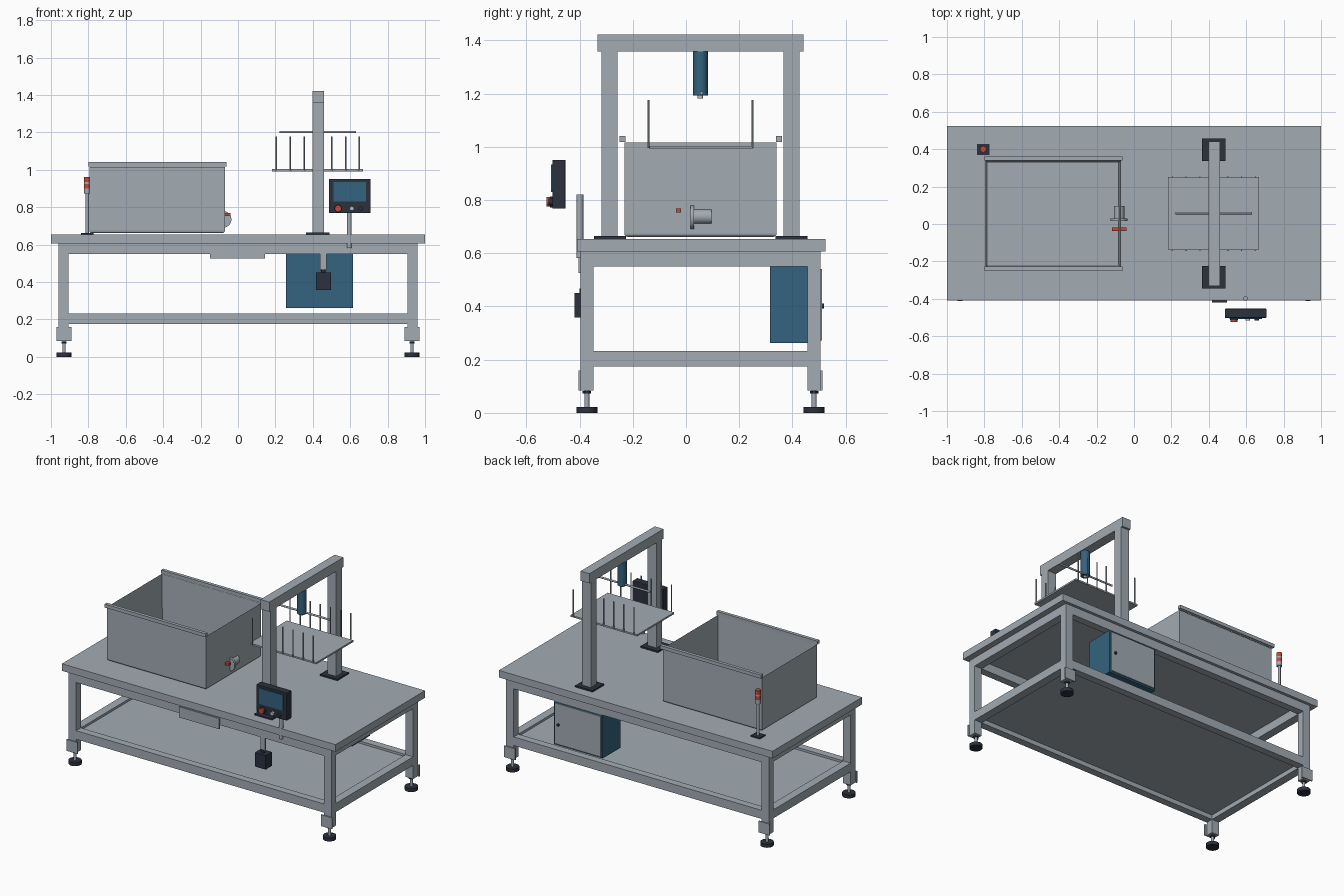
import bpy, bmesh, math
from mathutils import Vector, Matrix

if "Cube" in bpy.data.objects:
    bpy.data.objects.remove(bpy.data.objects["Cube"])


def material(name, rgb):
    m = bpy.data.materials.new(name)
    m.diffuse_color = (*rgb, 1)
    m.use_nodes = True
    m.node_tree.nodes["Principled BSDF"].inputs["Base Color"].default_value = m.diffuse_color
    return m


STEEL = material("steel grey", (0.36, 0.41, 0.45))
PALE = material("pale metal", (0.50, 0.54, 0.57))
DARK = material("dark slate", (0.024, 0.031, 0.046))
BLUE = material("deep blue", (0.034, 0.125, 0.21))
RED = material("signal red", (0.55, 0.065, 0.045))


def finish(name, bm, mat, smooth=False):
    me = bpy.data.meshes.new(name)
    bmesh.ops.recalc_face_normals(bm, faces=bm.faces[:])
    bm.to_mesh(me)
    bm.free()
    me.materials.append(mat)
    ob = bpy.data.objects.new(name, me)
    bpy.context.collection.objects.link(ob)
    if smooth:
        bpy.ops.object.select_all(action='DESELECT')
        ob.select_set(True)
        bpy.context.view_layer.objects.active = ob
        bpy.ops.object.shade_smooth_by_angle(angle=math.radians(40))
    return ob


def box(name, x, y, z, mat=STEEL, bevel=0):
    """Box from (min, max) pairs on each axis."""
    bm = bmesh.new()
    bmesh.ops.create_cube(bm, size=1)
    for v in bm.verts:
        v.co = Vector([(r[0] + r[1]) / 2 + c * (r[1] - r[0])
                       for r, c in zip((x, y, z), v.co)])
    if bevel:
        bmesh.ops.bevel(bm, geom=bm.edges[:], offset=bevel, segments=2,
                        affect='EDGES', profile=0.5)
    return finish(name, bm, mat)


def rod(name, a, b, r, mat=STEEL, sides=24):
    """Cylinder between two points."""
    a, b = Vector(a), Vector(b)
    d = b - a
    bm = bmesh.new()
    m = Matrix.Translation((a + b) / 2) @ d.to_track_quat('Z', 'Y').to_matrix().to_4x4()
    bmesh.ops.create_cone(bm, cap_ends=True, segments=sides, radius1=r, radius2=r,
                          depth=d.length, matrix=m)
    return finish(name, bm, mat, True)


# Table top, legs, bracket plates and levelling feet
box("table_top", (-1, 1), (-0.41, 0.525), (0.607, 0.654))
for sx in (-1, 1):
    xl = sorted((sx * 0.96, sx * 0.905))
    for y0, y1, plate in ((-0.397, -0.348, (-0.405, -0.397)), (0.457, 0.506, (0.506, 0.514))):
        fx, fy = sx * 0.93, (y0 + y1) / 2
        box("leg", xl, (y0, y1), (0.085, 0.607))
        box("leg_bracket", (fx - 0.04, fx + 0.04), plate, (0.085, 0.16))
        rod("foot_pad", (fx, fy, 0), (fx, fy, 0.023), 0.04, DARK, 32)
        rod("foot_stem", (fx, fy, 0.02), (fx, fy, 0.087), 0.009)
        rod("foot_nut", (fx, fy, 0.072), (fx, fy, 0.082), 0.016, DARK, 6)
    # Side rails
    for z in ((0.55, 0.607), (0.175, 0.232)):
        box("side_rail", xl, (-0.348, 0.457), z)
# Front and back rails, with a shelf between the lower ones
for y in ((-0.397, -0.348), (0.457, 0.506)):
    for z in ((0.55, 0.607), (0.175, 0.232)):
        box("long_rail", (-0.905, 0.905), y, z)
box("shelf", (-0.905, 0.905), (-0.348, 0.457), (0.205, 0.217))
box("front_plate", (-0.15, 0.145), (-0.404, -0.397), (0.525, 0.595))

# Open tank: box with the top inset and pushed down
bm = bmesh.new()
bmesh.ops.create_cube(bm, size=1)
lo, hi = (-0.795, -0.232, 0.662), (-0.07, 0.341, 1.016)
for v in bm.verts:
    v.co = Vector([(l + h) / 2 + c * (h - l) for l, h, c in zip(lo, hi, v.co)])
low = [e for e in bm.edges if all(v.co.z < 0.7 for v in e.verts)]
bmesh.ops.bevel(bm, geom=low, offset=0.012, segments=3, affect='EDGES', profile=0.5)
top = [f for f in bm.faces if f.calc_center_median().z > 1.0]
bmesh.ops.inset_region(bm, faces=top, thickness=0.018)
for v in top[0].verts:
    v.co.z = 0.682
finish("tank", bm, STEEL)
for y in ((-0.25, -0.228), (0.339, 0.361)):
    box("tank_rim_rail", (-0.80, -0.062), y, (1.018, 1.041))

# Drain valve on the tank end
rod("valve_body", (-0.08, 0.02, 0.738), (-0.08, 0.096, 0.738), 0.028)
rod("valve_flange", (-0.08, 0.016, 0.735), (-0.08, 0.03, 0.735), 0.045)
box("valve_handle", (-0.117, -0.04), (-0.038, -0.018), (0.754, 0.768), RED)

# Signal light
lx, ly = -0.806, 0.40
box("light_base", (lx - 0.033, lx + 0.033), (ly - 0.03, ly + 0.028), (0.654, 0.662), DARK)
rod("light_pole", (lx, ly, 0.66), (lx, ly, 0.875), 0.009)
for z0, z1, m in ((0.872, 0.90, STEEL), (0.90, 0.925, RED), (0.925, 0.935, STEEL), (0.935, 0.962, RED)):
    rod("light_segment", (lx, ly, z0), (lx, ly, z1), 0.017, m)

# Gantry
for y0, y1 in ((-0.318, -0.258), (0.367, 0.427)):
    box("gantry_post", (0.397, 0.461), (y0, y1), (0.66, 1.36))
for y in ((-0.345, -0.225), (0.337, 0.457)):
    box("gantry_foot", (0.363, 0.49), y, (0.654, 0.664), DARK)
box("gantry_beam", (0.397, 0.461), (-0.332, 0.442), (1.358, 1.422))

# Lift cylinder, cross bar and pin tray
rod("lift_cylinder", (0.429, 0.054, 1.36), (0.429, 0.054, 1.193), 0.028, BLUE, 32)
rod("lift_rod", (0.429, 0.054, 1.195), (0.429, 0.054, 1.182), 0.010, PALE)
rod("cross_bar", (0.222, 0.058, 1.202), (0.63, 0.058, 1.202), 0.006)
box("tray", (0.182, 0.668), (-0.137, 0.25), (0.992, 1.003))
for i in range(7):
    x = 0.205 + i * 0.074
    for y in (-0.141, 0.25):
        rod("tray_pin", (x, y, 0.995), (x, y, 1.177), 0.004, STEEL, 8)

# Control panel with screen, buttons and post
box("panel_case", (0.486, 0.708), (-0.502, -0.453), (0.768, 0.951), DARK, 0.003)
box("panel_screen", (0.51, 0.684), (-0.508, -0.50), (0.83, 0.934), BLUE)
rod("stop_ring", (0.535, -0.50, 0.793), (0.535, -0.512, 0.793), 0.021, DARK)
rod("stop_button", (0.535, -0.512, 0.793), (0.535, -0.525, 0.793), 0.018, RED)
rod("start_button", (0.608, -0.50, 0.793), (0.608, -0.517, 0.793), 0.012, PALE)
rod("dial", (0.656, -0.50, 0.793), (0.656, -0.517, 0.793), 0.012, DARK)
rod("panel_post", (0.595, -0.399, 0.583), (0.595, -0.399, 0.82), 0.013)

# Hanging switch box under the table edge
box("switch_box", (0.417, 0.496), (-0.42, -0.355), (0.358, 0.45), DARK)
rod("switch_gland", (0.456, -0.388, 0.45), (0.456, -0.388, 0.467), 0.012, DARK)
box("switch_hanger", (0.438, 0.472), (-0.392, -0.38), (0.46, 0.607))

# Electrical cabinet with rear door
box("cabinet", (0.257, 0.614), (0.315, 0.503), (0.262, 0.55), BLUE)
box("cabinet_door", (0.267, 0.604), (0.503, 0.511), (0.272, 0.54))
rod("door_knob", (0.575, 0.51, 0.402), (0.575, 0.519, 0.402), 0.009, DARK)
